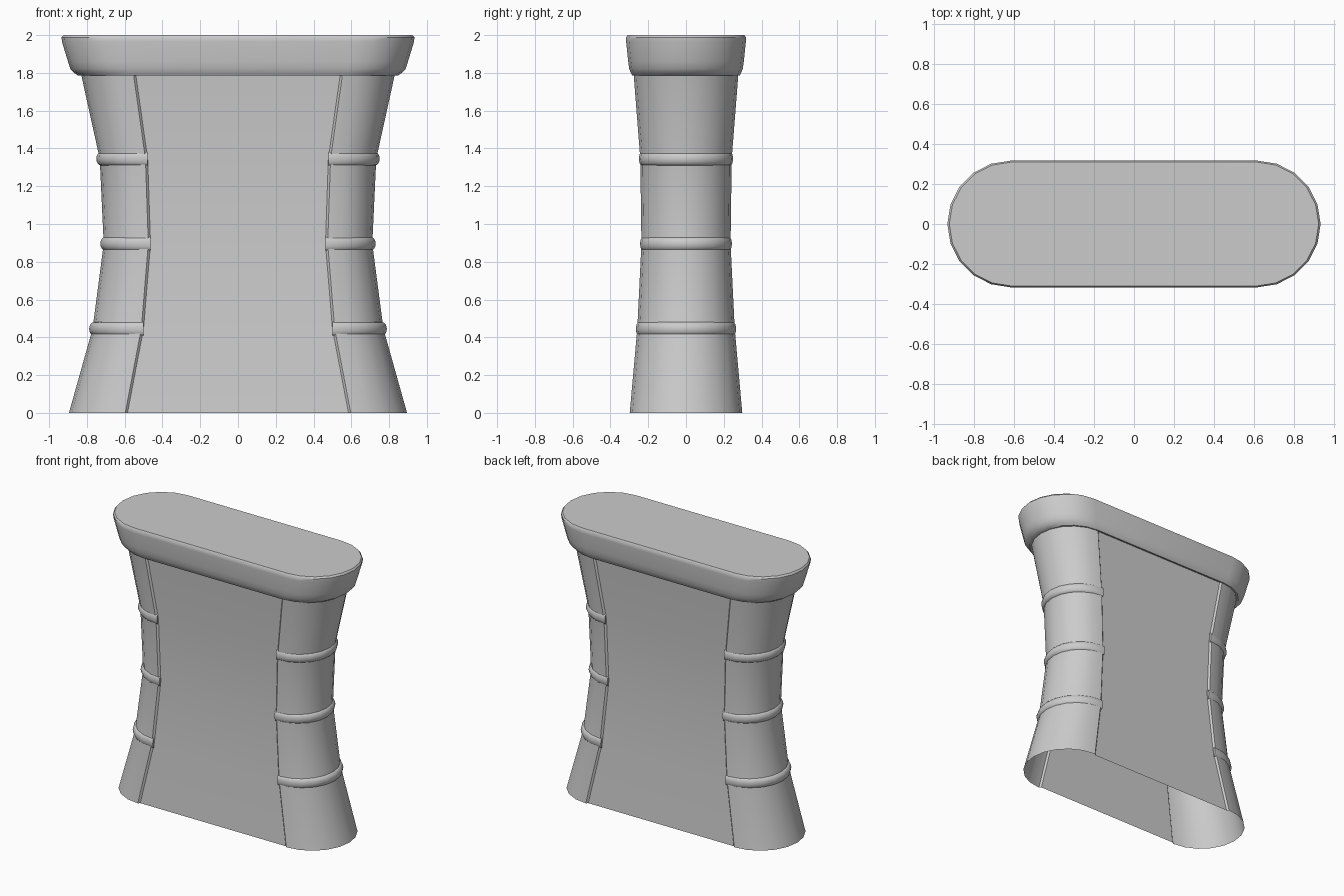
import bpy, bmesh
from math import sin, cos, pi, radians

if "Cube" in bpy.data.objects:
    bpy.data.objects.remove(bpy.data.objects["Cube"])

SEG = 10  # segments per rounded end


def finish(name, bm, angle=35):
    me = bpy.data.meshes.new(name)
    bm.to_mesh(me)
    bm.free()
    ob = bpy.data.objects.new(name, me)
    bpy.context.collection.objects.link(ob)
    bpy.ops.object.select_all(action='DESELECT')
    ob.select_set(True)
    bpy.context.view_layer.objects.active = ob
    bpy.ops.object.shade_smooth_by_angle(angle=radians(angle))
    return ob


def outline(hx, hy, inset=0.0):
    """Stadium outline, counter-clockwise; inset recesses the straight sides."""
    c, pts = hx - hy, []
    for s in (1, -1):
        half = [(c + hy * cos(a), hy * sin(a))
                for a in (-pi / 2 + pi * i / SEG for i in range(SEG + 1))]
        if inset:
            half = [(c - 0.012, inset - hy)] + half + [(c - 0.012, hy - inset)]
        pts += [(s * x, s * y) for x, y in half]
    return pts


def loft(name, levels, inset=0.0, top=False):
    bm = bmesh.new()
    rows = [[bm.verts.new((x, y, z)) for x, y in outline(hx, hy, inset)]
            for z, hx, hy in levels]
    n = len(rows[0])
    for a, b in zip(rows, rows[1:]):
        for i in range(n):
            j = (i + 1) % n
            bm.faces.new((a[i], a[j], b[j], b[i]))
    if top:
        bm.faces.new(rows[-1])
    return finish(name, bm)


# Hollow waisted body with recessed front and back panels, open below
BODY = [(0, .895, .298), (.445, .77, .258), (.895, .711, .236),
        (1.345, .732, .242), (1.79, .83, .277)]
loft("body", BODY, inset=0.012)

# Flared cap
loft("cap", [(1.785, .825, .274), (1.785, .845, .284), (1.80, .868, .292),
             (1.822, .888, .301), (1.86, .90, .306), (1.965, .932, .317),
             (1.988, .934, .317), (2.0, .924, .31)], top=True)


# Raised bands around each rounded end
def band(name, z0, hx, hy, side):
    bm = bmesh.new()
    c, rows, prof = hx - hy, [], 8
    for i in range(-1, SEG + 2):
        a = -pi / 2 + pi * min(max(i, 0), SEG) / SEG
        dx = -0.012 if i in (-1, SEG + 1) else 0
        row = []
        for k in range(prof + 1):
            t = -pi / 2 + pi * k / prof
            r = hy - 0.008 + (0.015 + 0.011 * cos(a)) * cos(t)
            row.append(bm.verts.new((side * (c + dx + r * cos(a)), side * r * sin(a),
                                     z0 + 0.036 * sin(t))))
        rows.append(row)
    for p, q in zip(rows, rows[1:]):
        for k in range(prof):
            bm.faces.new((p[k], q[k], q[k + 1], p[k + 1]))
    bm.faces.new(rows[0])
    bm.faces.new(rows[-1][::-1])
    finish(name, bm, 50)


for n, (z, hx, hy) in enumerate(BODY[1:4], 1):
    for side, label in ((1, "right"), (-1, "left")):
        band(f"{label}_band_{n}", z, hx, hy, side)
